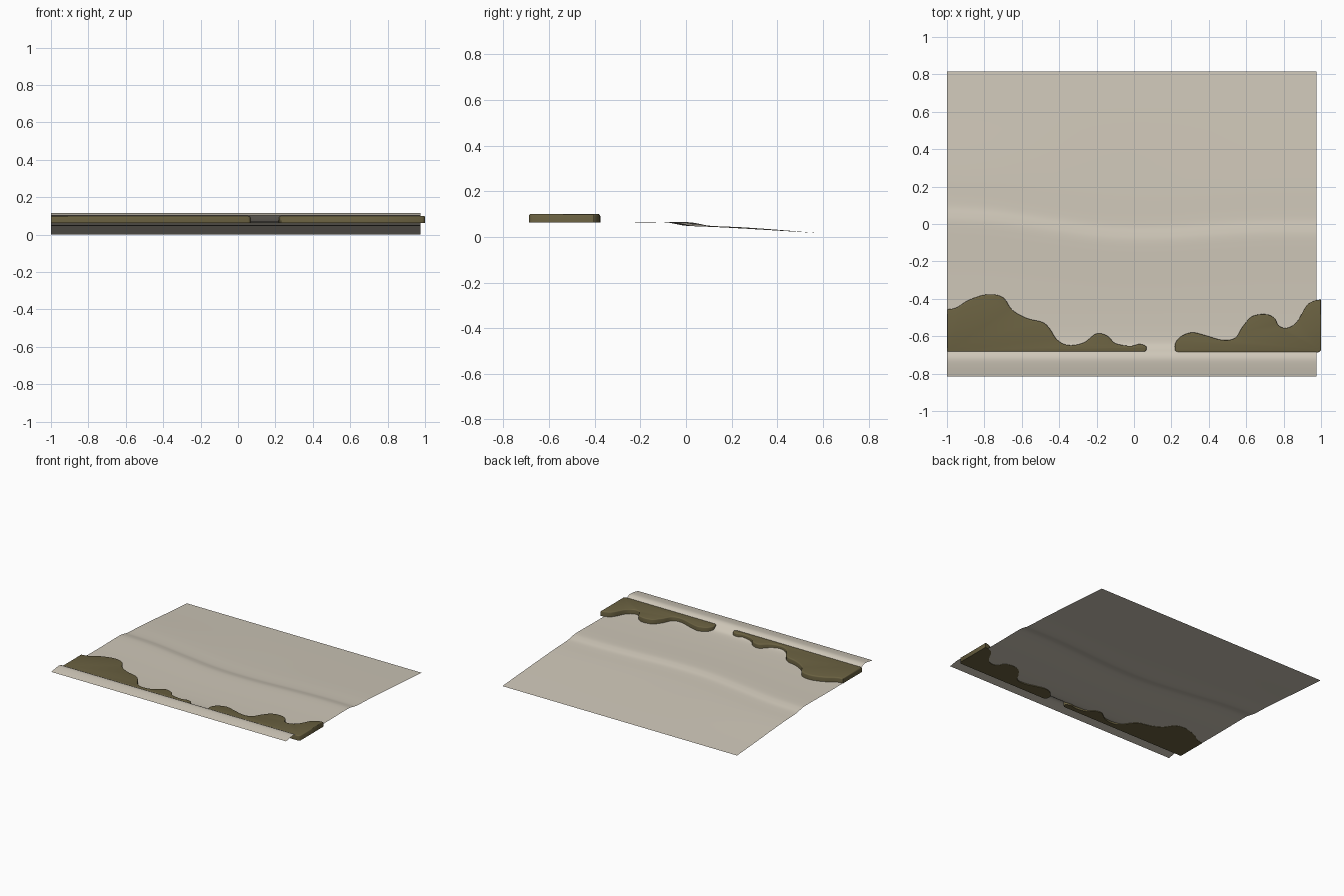
import bpy, bmesh
from mathutils import Vector

if "Cube" in bpy.data.objects:
    bpy.data.objects.remove(bpy.data.objects["Cube"])


def material(name, rgb):
    m = bpy.data.materials.new(name)
    m.diffuse_color = (*rgb, 1)
    m.use_nodes = True
    m.node_tree.nodes["Principled BSDF"].inputs["Base Color"].default_value = m.diffuse_color
    return m


stone = material("pale stone", (0.62, 0.57, 0.48))
moss = material("moss olive", (0.145, 0.12, 0.053))


def smooth_path(pts, steps):
    """Catmull-Rom curve through 2D points."""
    p = [Vector(q) for q in pts]
    p = [p[0] * 2 - p[1]] + p + [p[-1] * 2 - p[-2]]
    out = []
    for i in range(1, len(p) - 2):
        a, b, c, d = p[i - 1:i + 3]
        for k in range(steps):
            t = k / steps
            out.append(0.5 * (2 * b + (c - a) * t + (2 * a - 5 * b + 4 * c - d) * t * t
                              + (3 * b - a - 3 * c + d) * t ** 3))
    return out + [p[-2]]


def finish(bm, name, mat, angle):
    me = bpy.data.meshes.new(name)
    bm.to_mesh(me)
    bm.free()
    me.materials.append(mat)
    ob = bpy.data.objects.new(name, me)
    bpy.context.collection.objects.link(ob)
    bpy.ops.object.select_all(action='DESELECT')
    ob.select_set(True)
    bpy.context.view_layer.objects.active = ob
    bpy.ops.object.shade_smooth_by_angle(angle=angle)


# Ground sheet: (y, z) profile with a raised front lip, swept along x
profile = smooth_path([(-0.815, 0.101), (-0.76, 0.111), (-0.72, 0.114), (-0.69, 0.104),
                       (-0.66, 0.082), (-0.62, 0.069), (-0.5, 0.064), (-0.3, 0.063),
                       (-0.13, 0.065), (-0.06, 0.064), (-0.02, 0.058), (0.02, 0.05),
                       (0.08, 0.046), (0.2, 0.041), (0.5, 0.022), (0.815, 0.0)], 4)
# Sideways wander of the middle step, (x, y offset)
wander = smooth_path([(-1, 0.075), (-0.75, 0.06), (-0.45, 0.015), (-0.15, -0.025),
                      (0.15, -0.03), (0.45, -0.012), (0.7, 0.0), (0.975, 0.0)], 5)
bm = bmesh.new()
rows = []
for x, off in wander:
    row = []
    for y, z in profile:
        w = max(0.0, 1 - (abs(y) / 0.55) ** 2)
        row.append(bm.verts.new((x, y + off * w, max(z, 0))))
    rows.append(row)
for r, s in zip(rows, rows[1:]):
    for i in range(len(r) - 1):
        bm.faces.new((r[i], s[i], s[i + 1], r[i + 1]))
finish(bm, "ground_sheet", stone, 1.0)


# Moss slabs: wavy back outline, straight front, rounded rim
def moss_slab(name, back, front):
    bm = bmesh.new()
    outline = smooth_path(back, 5) + [Vector(f) for f in front]
    base = bm.faces.new([bm.verts.new((p.x, p.y, 0.062)) for p in outline])
    ext = bmesh.ops.extrude_face_region(bm, geom=[base])
    top = [v for v in ext['geom'] if isinstance(v, bmesh.types.BMVert)]
    bmesh.ops.translate(bm, verts=top, vec=(0, 0, 0.038))
    bmesh.ops.recalc_face_normals(bm, faces=bm.faces)
    rim = [e for e in bm.edges if all(v.co.z > 0.09 for v in e.verts)]
    bmesh.ops.bevel(bm, geom=rim, offset=0.012, segments=3, profile=0.5,
                    affect='EDGES', clamp_overlap=True)
    finish(bm, name, moss, 0.9)


moss_slab("moss_left",
          [(-1, -0.457), (-0.95, -0.447), (-0.88, -0.405), (-0.78, -0.376), (-0.7, -0.393),
           (-0.65, -0.46), (-0.57, -0.505), (-0.49, -0.525), (-0.45, -0.56), (-0.41, -0.62),
           (-0.35, -0.648), (-0.27, -0.635), (-0.2, -0.586), (-0.14, -0.6), (-0.1, -0.638),
           (-0.02, -0.652), (0.03, -0.642), (0.065, -0.655), (0.065, -0.68)],
          [(0.05, -0.688), (-1, -0.688)])
moss_slab("moss_right",
          [(0.22, -0.675), (0.22, -0.64), (0.25, -0.602), (0.31, -0.58), (0.38, -0.595),
           (0.47, -0.62), (0.54, -0.61), (0.58, -0.55), (0.63, -0.495), (0.7, -0.482),
           (0.75, -0.502), (0.775, -0.545), (0.82, -0.555), (0.87, -0.525), (0.92, -0.44),
           (0.96, -0.412), (1, -0.403)],
          [(1, -0.675), (0.985, -0.688), (0.23, -0.688)])
